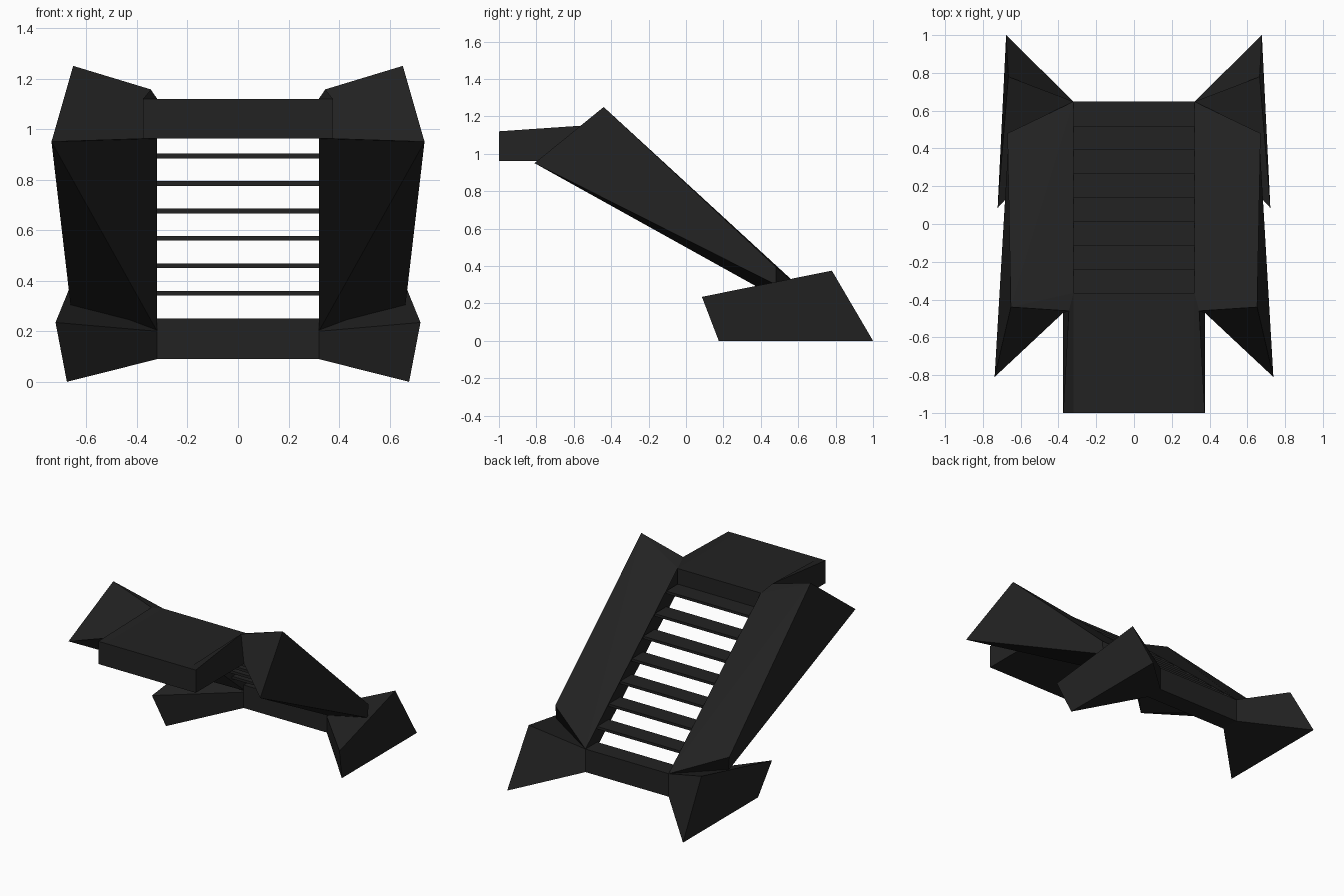
import bpy
import bmesh

if "Cube" in bpy.data.objects:
    bpy.data.objects.remove(bpy.data.objects["Cube"])

dark = bpy.data.materials.new("dark_metal")
dark.diffuse_color = (0.016, 0.016, 0.016, 1)
dark.use_nodes = True
dark.node_tree.nodes["Principled BSDF"].inputs["Base Color"].default_value = dark.diffuse_color


def loft(name, inner, outer, mirror=True):
    """Closed solid between two point rings; repeated points collapse to triangles."""
    bm = bmesh.new()
    cache = {}

    def vert(p):
        if p not in cache:
            cache[p] = bm.verts.new(p)
        return cache[p]

    def face(points):
        unique = list(dict.fromkeys(points))
        if len(unique) > 2:
            bm.faces.new([vert(p) for p in unique])

    n = len(inner)
    for i in range(n):
        j = (i + 1) % n
        face([inner[i], inner[j], outer[j], outer[i]])
    face(inner[::-1])
    face(outer)
    bmesh.ops.recalc_face_normals(bm, faces=bm.faces)
    me = bpy.data.meshes.new(name)
    bm.to_mesh(me)
    bm.free()
    me.materials.append(dark)
    ob = bpy.data.objects.new(name, me)
    bpy.context.collection.objects.link(ob)
    if mirror:
        ob.modifiers.new("mirror", 'MIRROR').use_mirror_merge = False
    return ob


def slab(name, y0, y1, z0, z1, half=0.32):
    ring = [(y0, z0), (y1, z0), (y1, z1), (y0, z1)]
    return loft(name, [(-half, y, z) for y, z in ring],
                [(half, y, z) for y, z in ring], mirror=False)


# Landing, bottom step and open treads
y_back, y_front = 0.52, -0.365
z_low, z_high = 0.25, 1.12
slab("landing", -1, y_front, 0.962, z_high)
slab("bottom_step", y_back, 0.648, 0.09, z_low)
depth = (y_back - y_front) / 7
rise = (z_high - z_low) / 8
for i in range(7):
    top = z_low + rise * (i + 1)
    y = y_back - depth * i
    slab(f"tread_{i + 1}", y - depth, y, top - 0.018, top)

# Shared corners where the landing meets the side wings
lip_top = (0.345, -0.46, 1.157)
lip_low = (0.375, -0.47, 0.962)
in_top = (0.32, y_front, z_high)
in_low = (0.32, y_front, 0.962)
end_top = (0.32, 0.648, z_low)
end_low = (0.32, 0.54, 0.2)

# Raised curb along each edge of the landing
loft("landing_curb",
     [(0.32, -1, 0.962), (0.32, -1, z_high), in_top, in_low],
     [(0.375, -1, 0.962), (0.375, -1, z_high), lip_top, lip_low])

# Faceted side wings running beside the stairs
peak = (0.652, -0.44, 1.25)
tip = (0.738, -0.81, 0.95)
heel_top = (0.67, 0.48, 0.395)
heel_low = (0.662, 0.48, 0.3)
loft("side_wing",
     [lip_top, in_top, end_top, end_top, end_low, end_low, in_low, lip_low],
     [peak, peak, peak, heel_top, heel_low, tip, tip, tip])

# Flared feet at the bottom of the stairs
loft("foot",
     [(0.32, 0.52, 0.2), (0.32, 0.52, 0.09), (0.32, 0.648, 0.09), end_top],
     [(0.722, 0.085, 0.235), (0.677, 0.175, 0), (0.677, 1, 0), (0.665, 0.78, 0.375)])
